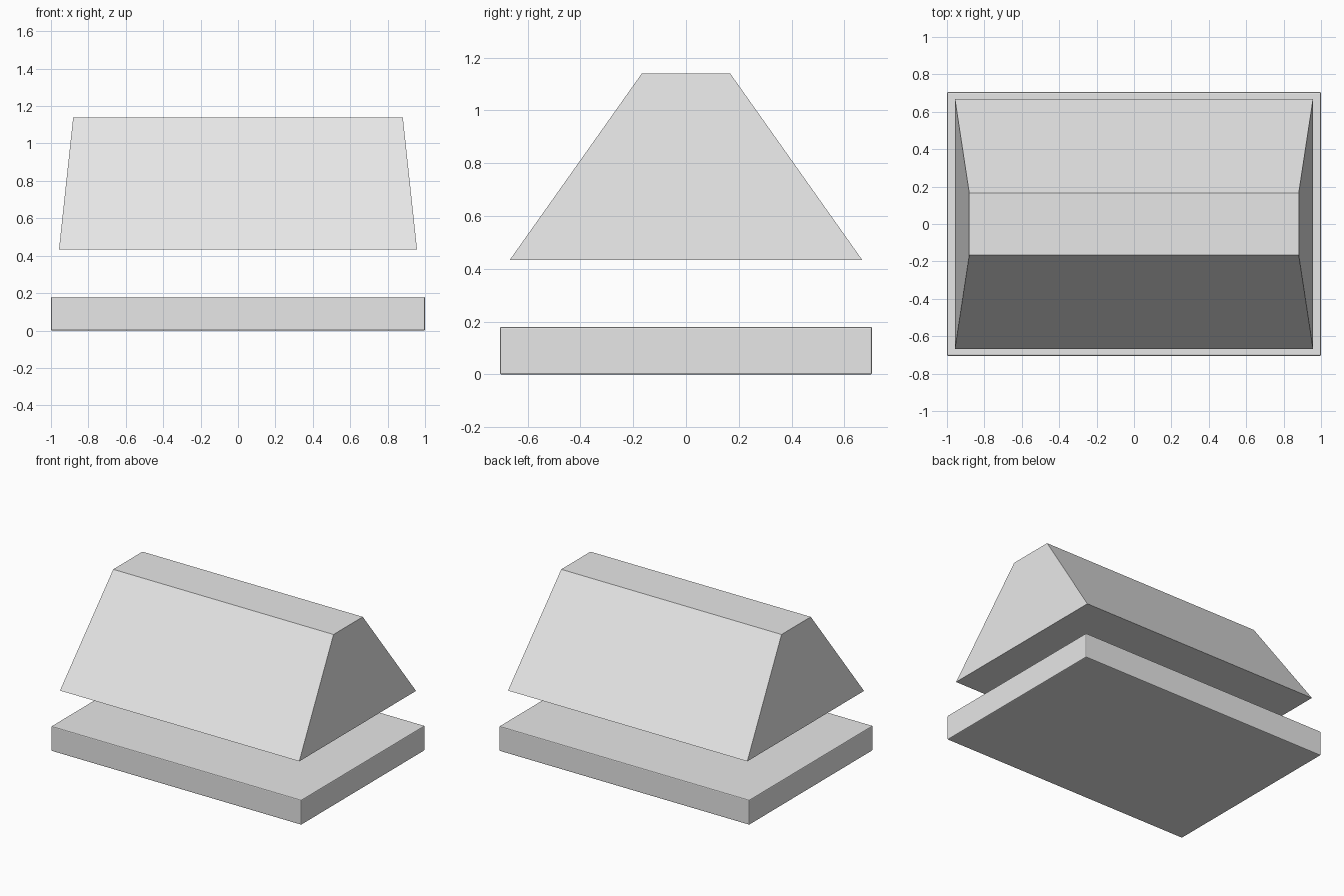
import bpy
import bmesh

default_cube = bpy.data.objects.get("Cube")
if default_cube:
    bpy.data.objects.remove(default_cube, do_unlink=True)

# Single plain colour
grey = bpy.data.materials.new("light_grey")
grey.use_nodes = True
colour = (0.8, 0.8, 0.8, 1)
grey.diffuse_color = colour
grey.node_tree.nodes["Principled BSDF"].inputs["Base Color"].default_value = colour


def tapered_block(name, bottom, top, z_low, z_high):
    """Closed block whose bottom and top have their own (half x, half y)."""
    mesh = bpy.data.meshes.new(name)
    bm = bmesh.new()
    bmesh.ops.create_cube(bm, size=2)
    for v in bm.verts:
        upper = v.co.z > 0
        half = top if upper else bottom
        v.co.x *= half[0]
        v.co.y *= half[1]
        v.co.z = z_high if upper else z_low
    bm.to_mesh(mesh)
    bm.free()
    mesh.materials.append(grey)
    obj = bpy.data.objects.new(name, mesh)
    bpy.context.collection.objects.link(obj)
    return obj


# Base slab with finely chamfered edges
slab = tapered_block("base_slab", (1, 0.705), (1, 0.705), 0, 0.18)
chamfer = slab.modifiers.new("edge_chamfer", "BEVEL")
chamfer.width = 0.006
chamfer.segments = 2

# Floating hipped block above the slab
tapered_block("hipped_roof", (0.957, 0.667), (0.881, 0.167), 0.434, 1.14)
